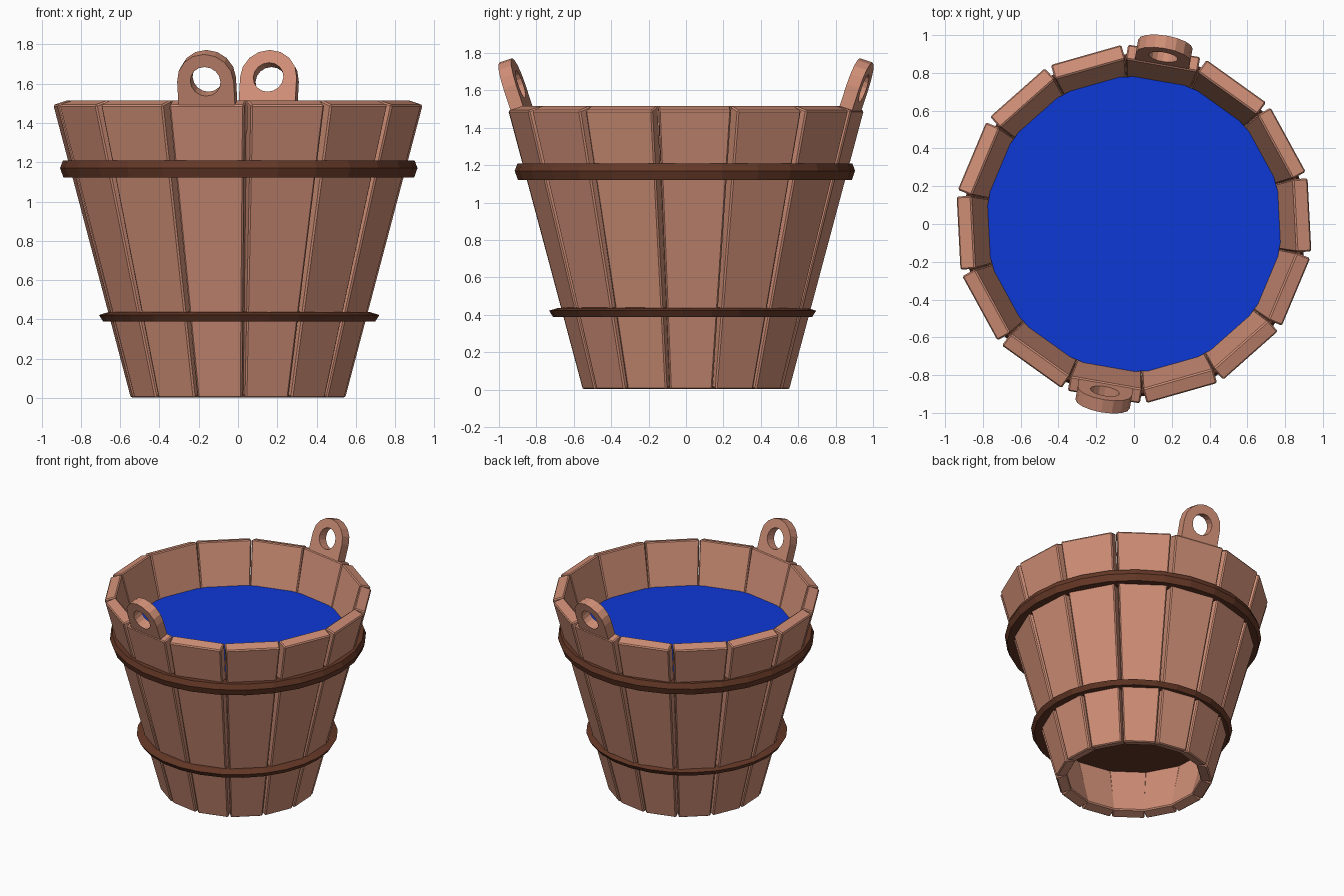
import bpy, bmesh
from math import sin, cos, pi, radians, tau
from mathutils import Matrix, Vector

if "Cube" in bpy.data.objects:
    bpy.data.objects.remove(bpy.data.objects["Cube"])

STAVES = 14
STEP = tau / STAVES
START = radians(260.1)      # direction of the front handle stave


def material(name, rgb):
    m = bpy.data.materials.new(name)
    m.diffuse_color = (*rgb, 1)
    m.use_nodes = True
    m.node_tree.nodes["Principled BSDF"].inputs["Base Color"].default_value = m.diffuse_color
    return m


wood = material("wood", (0.62, 0.27, 0.18))
dark = material("dark_wood", (0.13, 0.04, 0.02))
blue = material("water_blue", (0.004, 0.04, 0.67))


def finish(bm, name, mat):
    bmesh.ops.recalc_face_normals(bm, faces=bm.faces)
    me = bpy.data.meshes.new(name)
    bm.to_mesh(me)
    bm.free()
    me.materials.append(mat)
    ob = bpy.data.objects.new(name, me)
    bpy.context.collection.objects.link(ob)
    return ob


# Tapered stave, local x = outward, y = along the rim
def stave(i):
    bm = bmesh.new()
    bmesh.ops.create_cube(bm, size=1)
    for v in bm.verts:
        top, out = v.co.z > 0, v.co.x > 0
        half = 0.194 if top else 0.114
        if top:
            r, z = (0.932, 1.492) if out else (0.852, 1.518)
        else:
            r, z = (0.541, 0.0) if out else (0.461, 0.022)
        v.co = Vector((r, half if v.co.y > 0 else -half, z))
    bmesh.ops.bevel(bm, geom=bm.edges[:], offset=0.008, segments=1, affect='EDGES')
    bm.transform(Matrix.Rotation(START + i * STEP, 4, 'Z'))
    finish(bm, f"stave_{i + 1}", wood)


# Closed profile of (radius, z) swept round the bucket
def hoop(name, profile, centre, n=28):
    bm = bmesh.new()
    rings = [[bm.verts.new((centre[0] + r * cos(k * tau / n),
                            centre[1] + r * sin(k * tau / n), z))
              for r, z in profile] for k in range(n)]
    m = len(profile)
    for k in range(n):
        a, b = rings[k], rings[(k + 1) % n]
        for j in range(m):
            bm.faces.new((a[j], b[j], b[(j + 1) % m], a[(j + 1) % m]))
    finish(bm, name, dark)


# Flat disc with its corners at the stave seams
def disc(name, radius, z, mat):
    bm = bmesh.new()
    bmesh.ops.create_circle(bm, cap_ends=True, segments=STAVES, radius=radius)
    bm.transform(Matrix.Translation((0, 0, z)) @ Matrix.Rotation(START + STEP / 2, 4, 'Z'))
    finish(bm, name, mat)


# Round-topped lug with a hole, leaning outward
def handle(name, angle, n=16):
    bm = bmesh.new()
    R, hole, half = 0.146, 0.078, 0.036
    loops = {}
    for side in (-1, 1):
        outer, inner = [], []
        for k in range(n):
            c, s = cos(k * tau / n), sin(k * tau / n)
            f = R if s >= 0 else R / max(abs(c), abs(s))
            v = f * s * (1.2 if s < 0 else 1)
            outer.append(bm.verts.new((side * half, f * c, v)))
            inner.append(bm.verts.new((side * half, hole * c, hole * s)))
        loops[side] = (outer, inner)
    (o1, i1), (o2, i2) = loops[-1], loops[1]
    for k in range(n):
        j = (k + 1) % n
        for a, b in ((o1, i1), (i1, i2), (i2, o2), (o2, o1)):
            bm.faces.new((a[k], a[j], b[j], b[k]))
    bm.transform(Matrix.Rotation(angle, 4, 'Z') @ Matrix.Translation((0.932, 0, 1.622))
                 @ Matrix.Rotation(0.32, 4, 'Y'))
    finish(bm, name, wood)


for i in range(STAVES):
    stave(i)

hoop("upper_hoop", [(0.82, 1.21), (0.895, 1.21), (0.91, 1.17), (0.893, 1.122), (0.80, 1.122)],
     (0.004, -0.006))
hoop("lower_hoop", [(0.60, 0.44), (0.665, 0.437), (0.714, 0.422), (0.692, 0.388), (0.60, 0.388)],
     (0.006, -0.018))

disc("bottom_board", 0.585, 0.388, dark)
disc("water", 0.80, 1.20, blue)

handle("front_handle", START)
handle("back_handle", START + pi)
